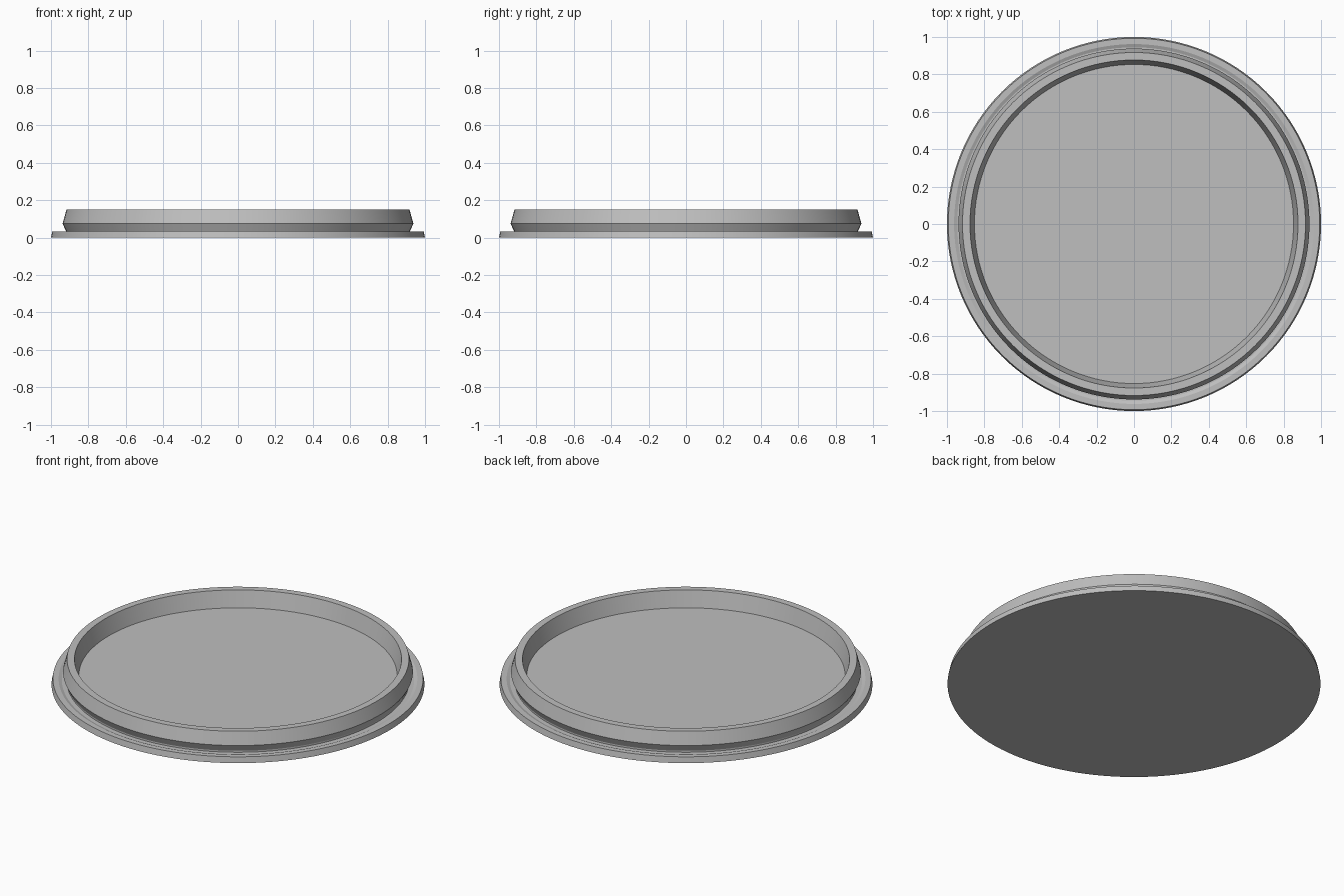
import bpy, bmesh, math

cube = bpy.data.objects.get("Cube")
if cube:
    bpy.data.objects.remove(cube, do_unlink=True)

grey = bpy.data.materials.new("light grey")
grey.use_nodes = True
colour = (0.52, 0.52, 0.52, 1)
grey.diffuse_color = colour
grey.node_tree.nodes["Principled BSDF"].inputs["Base Color"].default_value = colour


def lathe(name, profile, sides=128):
    """Spin a (radius, height) profile about z and cap both ends."""
    bm = bmesh.new()
    rings = []
    for r, z in profile:
        rings.append([bm.verts.new((r * math.cos(a), r * math.sin(a), z))
                      for a in (2 * math.pi * i / sides for i in range(sides))])
    for low, high in zip(rings, rings[1:]):
        for i in range(sides):
            j = (i + 1) % sides
            bm.faces.new((low[i], low[j], high[j], high[i]))
    bm.faces.new(rings[0][::-1])
    bm.faces.new(rings[-1])
    mesh = bpy.data.meshes.new(name)
    bm.to_mesh(mesh)
    bm.free()
    mesh.materials.append(grey)
    obj = bpy.data.objects.new(name, mesh)
    bpy.context.collection.objects.link(obj)
    bpy.ops.object.select_all(action="DESELECT")
    obj.select_set(True)
    bpy.context.view_layer.objects.active = obj
    bpy.ops.object.shade_smooth_by_angle(angle=math.radians(20))
    return obj


# Flange, shallow groove, undercut neck, snap rim, inner wall and recessed floor
lathe("lid", [
    (1.0, 0), (0.993, 0.034), (0.962, 0.034), (0.945, 0.027), (0.92, 0.027),
    (0.92, 0.036), (0.938, 0.075), (0.917, 0.15),
    (0.877, 0.15), (0.853, 0.055),
])
